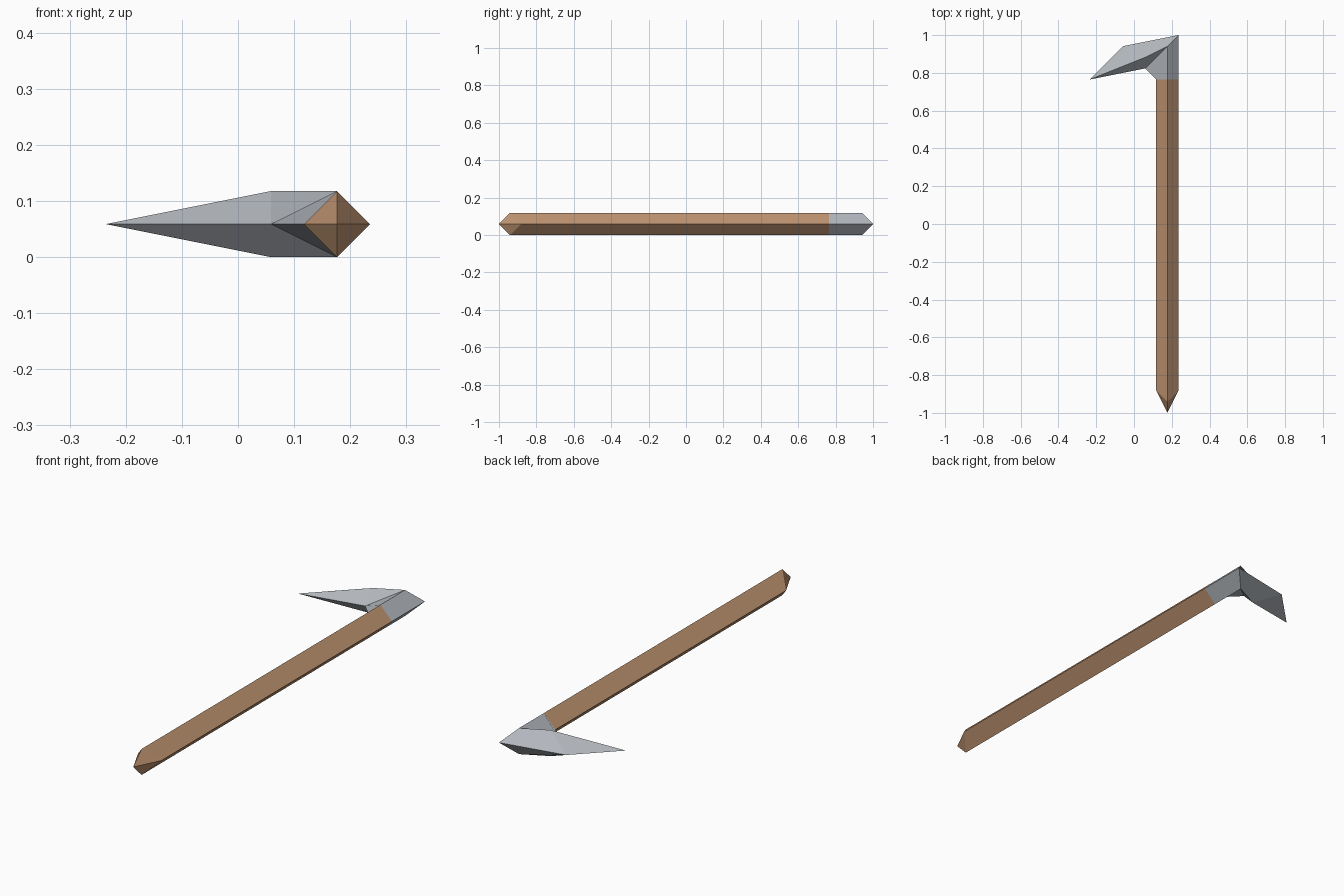
import bpy
import bmesh

if "Cube" in bpy.data.objects:
    bpy.data.objects.remove(bpy.data.objects["Cube"], do_unlink=True)

U = 1 / 17  # grid step that all corners sit on


def make_material(name, color):
    mat = bpy.data.materials.new(name)
    mat.use_nodes = True
    mat.diffuse_color = color
    mat.node_tree.nodes["Principled BSDF"].inputs["Base Color"].default_value = color
    return mat


def diamond(outer, ridge, inner):
    """Four-cornered section: outer edge, top ridge, inner edge, bottom ridge."""
    return [(*outer, 1), (*ridge, 2), (*inner, 1), (*ridge, 0)]


def point(x, y):
    return [(x, y, 1)] * 4


def loft(name, sections, mat):
    bm = bmesh.new()
    rings = [[bm.verts.new([c * U for c in p]) for p in s] for s in sections]
    for a, b in zip(rings, rings[1:]):
        for i in range(4):
            j = (i + 1) % 4
            bm.faces.new((a[i], a[j], b[j], b[i]))
    bm.faces.new(rings[0])
    bm.faces.new(rings[-1])
    # Coincident corners collapse into points and triangles
    bmesh.ops.remove_doubles(bm, verts=bm.verts, dist=U / 100)
    bmesh.ops.holes_fill(bm, edges=[e for e in bm.edges if e.is_boundary], sides=4)
    bmesh.ops.recalc_face_normals(bm, faces=bm.faces)
    mesh = bpy.data.meshes.new(name)
    bm.to_mesh(mesh)
    bm.free()
    mesh.materials.append(mat)
    obj = bpy.data.objects.new(name, mesh)
    bpy.context.collection.objects.link(obj)
    return obj


wood = make_material("brown_wood", (0.515, 0.292, 0.162, 1))
steel = make_material("grey_steel", (0.445, 0.474, 0.509, 1))

joint = diamond((4, 13), (3, 13), (2, 13))

# Handle with a pointed butt
loft("handle", [point(3, -17), diamond((4, -15), (3, -16), (2, -15)), joint], wood)

# Metal head: collar, mitred corner, blade shoulder, tip
loft("pick_head", [
    joint,
    diamond((4, 17), (3, 16), (1, 14)),
    diamond((-1, 16), (1, 15), (1, 14)),
    point(-4, 13),
], steel)
